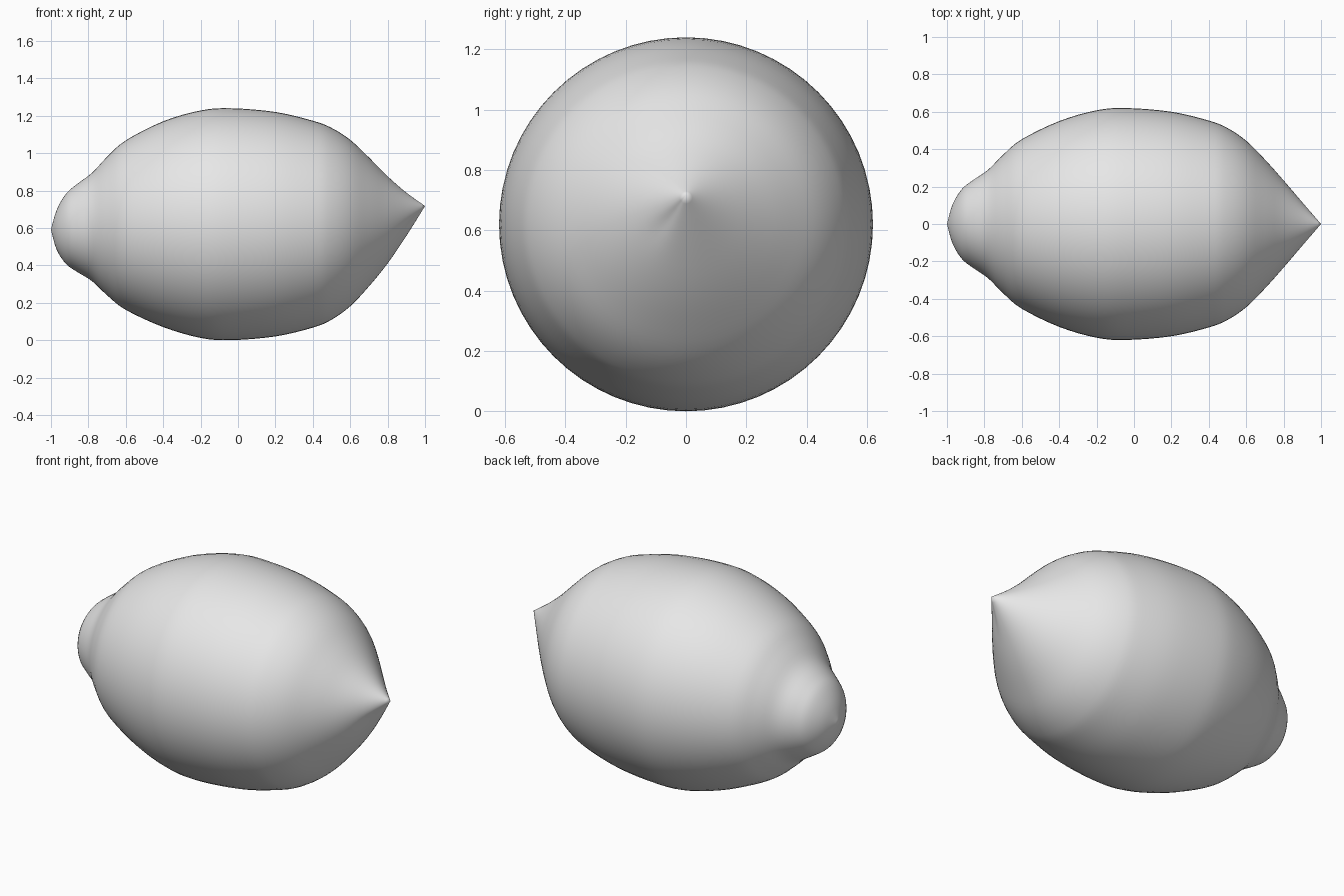
import bpy
import bmesh
import math

cube = bpy.data.objects.get("Cube")
if cube:
    bpy.data.objects.remove(cube, do_unlink=True)

SIDES = 64
STEPS = 4

# Profile along the fruit: x, radius, height of the centre
PROFILE = [
    (-1.0, 0.0, 0.59), (-0.97, 0.105, 0.59), (-0.92, 0.187, 0.595),
    (-0.86, 0.235, 0.6), (-0.78, 0.29, 0.605), (-0.7, 0.37, 0.61),
    (-0.6, 0.453, 0.615), (-0.4, 0.55, 0.62), (-0.2, 0.608, 0.62),
    (-0.04, 0.62, 0.62), (0.2, 0.6, 0.62), (0.4, 0.553, 0.62),
    (0.5, 0.513, 0.622), (0.6, 0.445, 0.626), (0.7, 0.345, 0.632),
    (0.8, 0.233, 0.643), (0.9, 0.116, 0.673), (1.0, 0.0, 0.717),
]


def smooth_path(points):
    """Catmull-Rom curve through the points."""
    ends = [points[0]] + points + [points[-1]]
    path = []
    for a, b, c, d in zip(ends, ends[1:], ends[2:], ends[3:]):
        for i in range(STEPS):
            t = i / STEPS
            path.append(tuple(
                q + t * ((r - p) + t * ((2 * p - 5 * q + 4 * r - s)
                         + t * (3 * q - p - 3 * r + s))) / 2
                for p, q, r, s in zip(a, b, c, d)))
    return path + [points[-1]]


def pleat(x, angle):
    """Shallow crease beside the pointed tip."""
    along = math.exp(-((x - 0.94) / 0.05) ** 2)
    around = math.exp(-((angle - math.radians(220)) / 0.3) ** 2)
    return 1 - 0.15 * along * around


# Fruit body: rings between the stem end and the pointed tip
bm = bmesh.new()
path = smooth_path(PROFILE)
rings = []
for x, radius, height in path[1:-1]:
    ring = []
    for k in range(SIDES):
        angle = math.tau * k / SIDES
        r = radius * pleat(x, angle)
        ring.append(bm.verts.new((x, r * math.cos(angle), height + r * math.sin(angle))))
    rings.append(ring)

for low, high in zip(rings, rings[1:]):
    for k in range(SIDES):
        n = (k + 1) % SIDES
        bm.faces.new((low[k], low[n], high[n], high[k]))

for ring, (x, _, height) in ((rings[0], path[0]), (rings[-1], path[-1])):
    pole = bm.verts.new((x, 0, height))
    for k in range(SIDES):
        bm.faces.new((pole, ring[k], ring[(k + 1) % SIDES]))

bmesh.ops.recalc_face_normals(bm, faces=bm.faces[:])
for face in bm.faces:
    face.smooth = True

mesh = bpy.data.meshes.new("lemon_body")
bm.to_mesh(mesh)
bm.free()
lemon = bpy.data.objects.new("lemon_body", mesh)
bpy.context.collection.objects.link(lemon)

# Plain pale grey skin
skin = bpy.data.materials.new("pale_grey")
skin.use_nodes = True
colour = (0.8, 0.8, 0.8, 1)
skin.diffuse_color = colour
skin.node_tree.nodes["Principled BSDF"].inputs["Base Color"].default_value = colour
mesh.materials.append(skin)
